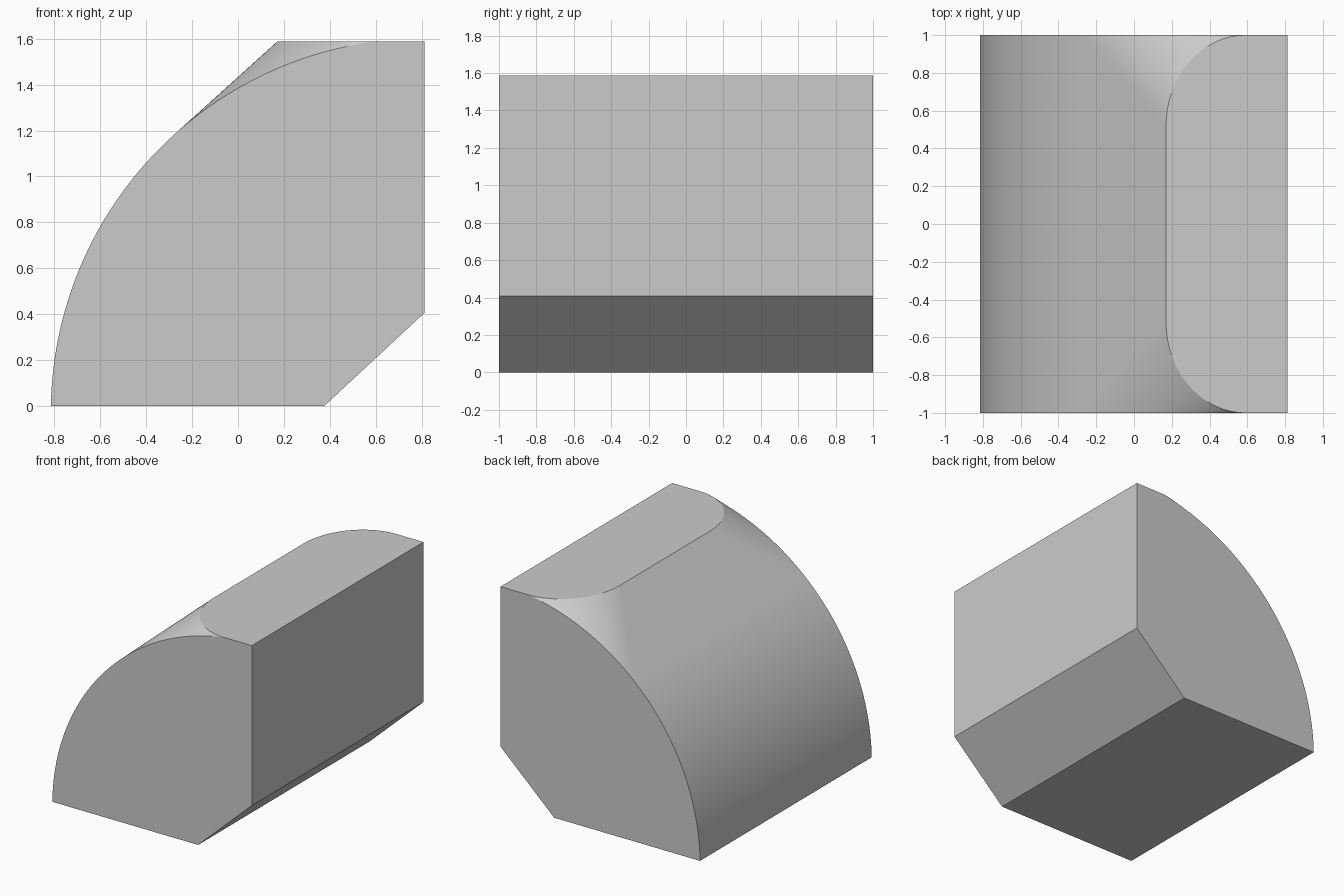
import bpy, bmesh, math

cube = bpy.data.objects.get("Cube")
if cube:
    bpy.data.objects.remove(cube, do_unlink=True)

grey = bpy.data.materials.new("plain_grey")
grey.use_nodes = True
colour = (0.6, 0.6, 0.6, 1)
grey.diffuse_color = colour
grey.node_tree.nodes["Principled BSDF"].inputs["Base Color"].default_value = colour

TOP, RIGHT, HALF = 1.587, 0.813, 1.0
CX, CZ, R = 0.813, -0.026, 1.628          # circle of the end profile
CORNER_X, CORNER_Y = 0.17, 0.52           # straight part of the top's edge
N_ARC, N_FAN = 32, 28

# angles on the circle: base, tangent to the ramp, cut by the flat top
a_base = math.pi - math.asin(-CZ / R)
a_ramp = (math.atan2(TOP - CZ, CORNER_X - CX)
          + math.acos(R / math.hypot(CORNER_X - CX, TOP - CZ)))
a_top = math.pi - math.asin((TOP - CZ) / R)
END_X = CX + R * math.cos(a_top)

bm = bmesh.new()


def on_arc(a, y):
    return bm.verts.new((CX + R * math.cos(a), y, CZ + R * math.sin(a)))


def on_top(a, side):
    """Top edge point whose tangent plane matches the end arc at angle a."""
    s = CX + (R - (TOP - CZ) * math.sin(a)) / math.cos(a)
    k = max(0, (END_X - s) / (END_X - CORNER_X))
    t = math.pi / 2 - 2 * math.atan(k)
    return bm.verts.new((END_X - (END_X - CORNER_X) * math.cos(t),
                         side * (CORNER_Y + (HALF - CORNER_Y) * math.sin(t)), TOP))


ends = {}
for side in (-1, 1):
    y = side * HALF
    arc = [on_arc(a_base + (a_ramp - a_base) * i / N_ARC, y) for i in range(N_ARC + 1)]
    fan_angles = [a_ramp + (a_top - a_ramp) * i / N_FAN for i in range(1, N_FAN + 1)]
    fan = [arc[-1]] + [on_arc(a, y) for a in fan_angles]
    rim = [on_top(a_ramp, side)] + [on_top(a, side) for a in fan_angles[:-1]] + [fan[-1]]
    flat = [bm.verts.new((x, y, z))
            for x, z in ((RIGHT, TOP), (RIGHT, 0.407), (0.375, 0))]
    ends[side] = arc, fan, rim, flat

smooth_faces = []
# blended corners between the end arcs and the flat top
for side, (arc, fan, rim, flat) in ends.items():
    bm.faces.new(arc + fan[1:] + flat)
    for i in range(N_FAN):
        loop = [fan[i], fan[i + 1], rim[i + 1], rim[i]]
        smooth_faces.append(bm.faces.new(list(dict.fromkeys(loop))))

# curved side, ramp, top, back wall, chamfer and base
(arc0, fan0, rim0, flat0), (arc1, fan1, rim1, flat1) = ends[-1], ends[1]
for i in range(N_ARC):
    smooth_faces.append(bm.faces.new((arc0[i], arc0[i + 1], arc1[i + 1], arc1[i])))
smooth_faces.append(bm.faces.new((arc0[-1], rim0[0], rim1[0], arc1[-1])))
bm.faces.new(rim0 + [flat0[0], flat1[0]] + rim1[::-1])
strip0, strip1 = flat0 + [arc0[0]], flat1 + [arc1[0]]
for i in range(3):
    bm.faces.new((strip0[i], strip0[i + 1], strip1[i + 1], strip1[i]))

bmesh.ops.recalc_face_normals(bm, faces=bm.faces[:])
for face in smooth_faces:
    face.smooth = True
for edge in bm.edges:
    edge.smooth = all(f.smooth for f in edge.link_faces)

mesh = bpy.data.meshes.new("curved_block")
bm.to_mesh(mesh)
bm.free()
mesh.materials.append(grey)
block = bpy.data.objects.new("curved_block", mesh)
bpy.context.collection.objects.link(block)
